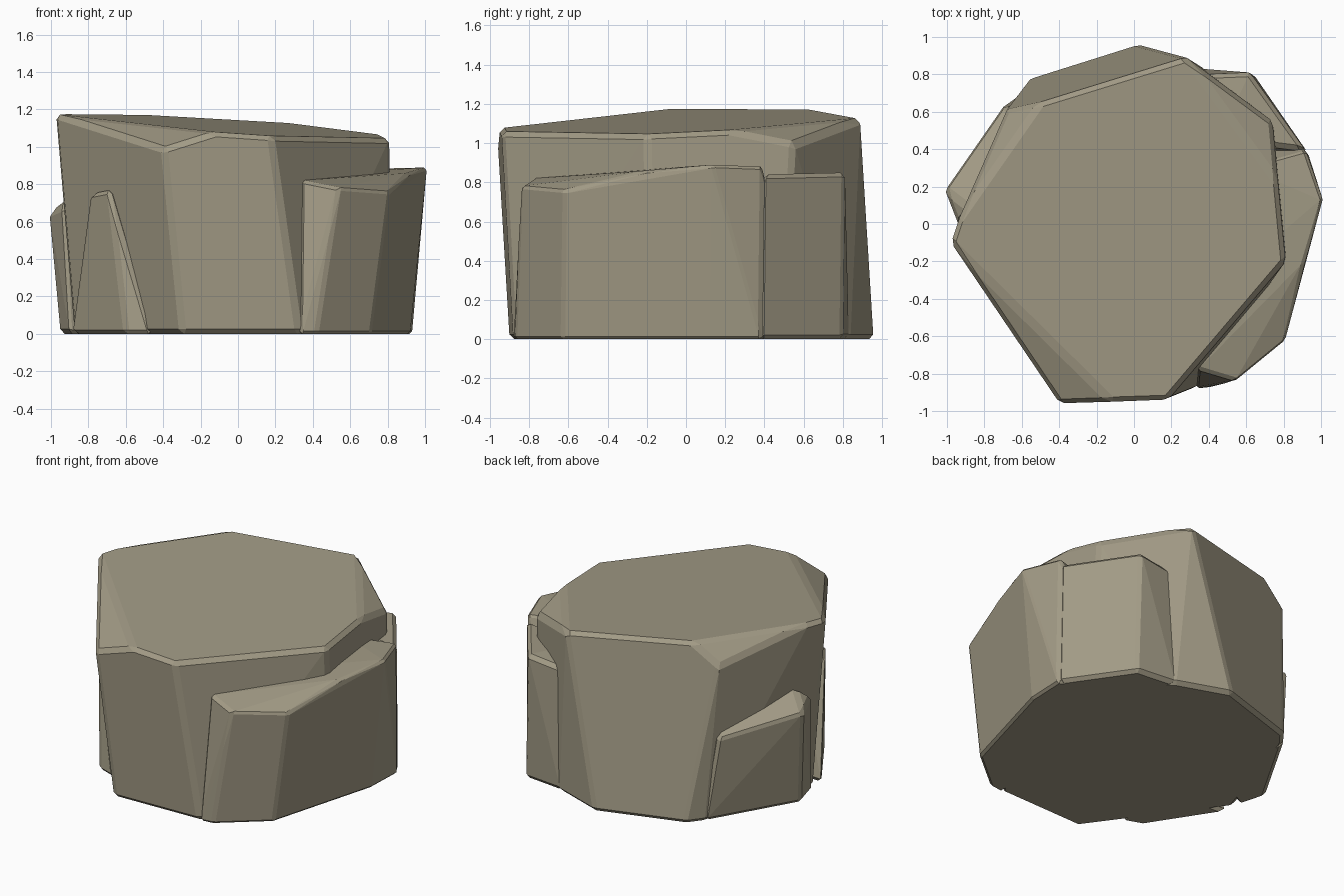
import bpy, bmesh, math

stone = bpy.data.materials.new("warm grey stone")
stone.diffuse_color = (0.36, 0.325, 0.235, 1)


def chunk(name, points, bevel):
    """Faceted stone block: convex hull of corner points with chipped edges."""
    bm = bmesh.new()
    for p in points:
        bm.verts.new(p)
    res = bmesh.ops.convex_hull(bm, input=bm.verts[:])
    junk = [g for g in set(res["geom_interior"] + res["geom_unused"])
            if isinstance(g, bmesh.types.BMVert)]
    bmesh.ops.delete(bm, geom=junk, context='VERTS')
    bmesh.ops.dissolve_limit(bm, angle_limit=math.radians(4),
                             verts=bm.verts[:], edges=bm.edges[:])
    bmesh.ops.recalc_face_normals(bm, faces=bm.faces[:])
    me = bpy.data.meshes.new(name)
    bm.to_mesh(me)
    bm.free()
    me.materials.append(stone)
    ob = bpy.data.objects.new(name, me)
    bpy.context.collection.objects.link(ob)
    mod = ob.modifiers.new("chipped edges", 'BEVEL')
    mod.width = bevel
    mod.segments = 1
    mod.limit_method = 'ANGLE'
    mod.angle_limit = math.radians(18)
    return ob


def floor(*xy):
    return [(x, y, 0) for x, y in xy]


def tilted(*xy):
    """Points on the gently sloping top of the main block."""
    return [(x, y, 1.11 - 0.07 * x + 0.042 * y) for x, y in xy]


# main block: sloping top, three corners chipped lower than the top plane
chunk("main_block",
      tilted((-0.98, -0.10), (-0.12, -0.95), (0.18, -0.94), (0.81, -0.20),
             (0.77, 0.22), (0.28, 0.89), (-0.50, 0.65), (-0.94, 0.02))
      + [(-0.40, -0.96, 0.99), (0.74, 0.55, 1.00), (-0.68, 0.61, 1.04)]
      + floor((-0.88, -0.10), (-0.30, -0.90), (0.33, -0.88), (0.83, -0.18),
              (0.76, 0.50), (0.36, 0.84), (0.02, 0.96), (-0.55, 0.78), (-0.62, 0.69)),
      0.025)

# broad lower shelf wrapping the right side
chunk("right_shelf",
      [(0.34, -0.78, 0.82), (0.54, -0.84, 0.78), (0.81, -0.62, 0.76),
       (0.91, -0.20, 0.86), (1.01, 0.13, 0.89), (0.92, 0.39, 0.88),
       (0.38, -0.40, 0.85), (0.60, 0.30, 0.88)]
      + floor((0.33, -0.88), (0.42, -0.87), (0.71, -0.63), (0.78, -0.20),
              (0.92, 0.12), (0.93, 0.38), (0.62, 0.60), (0.30, 0.0)),
      0.025)

# back right part of the shelf
chunk("back_right_shelf",
      [(0.38, 0.80, 0.82), (0.62, 0.81, 0.85), (0.76, 0.58, 0.82),
       (0.92, 0.39, 0.84), (0.45, 0.45, 0.84)]
      + floor((0.36, 0.83), (0.64, 0.80), (0.93, 0.38), (0.50, 0.30)),
      0.022)

# wedge at the left
chunk("left_wedge",
      [(-1.01, 0.18, 0.65), (-0.94, 0.00, 0.68), (-0.69, 0.64, 0.56),
       (-0.88, 0.08, 0.75), (-0.55, 0.50, 0.66)]
      + floor((-0.95, 0.12), (-0.90, -0.06), (-0.62, 0.69), (-0.40, 0.20)),
      0.022)

# thin spur leaning on the front left face
chunk("front_left_spur",
      [(-0.79, -0.37, 0.75), (-0.69, -0.51, 0.77), (-0.60, -0.35, 0.77)]
      + floor((-0.89, -0.18), (-0.60, -0.63), (-0.46, -0.68), (-0.40, -0.20)),
      0.022)
